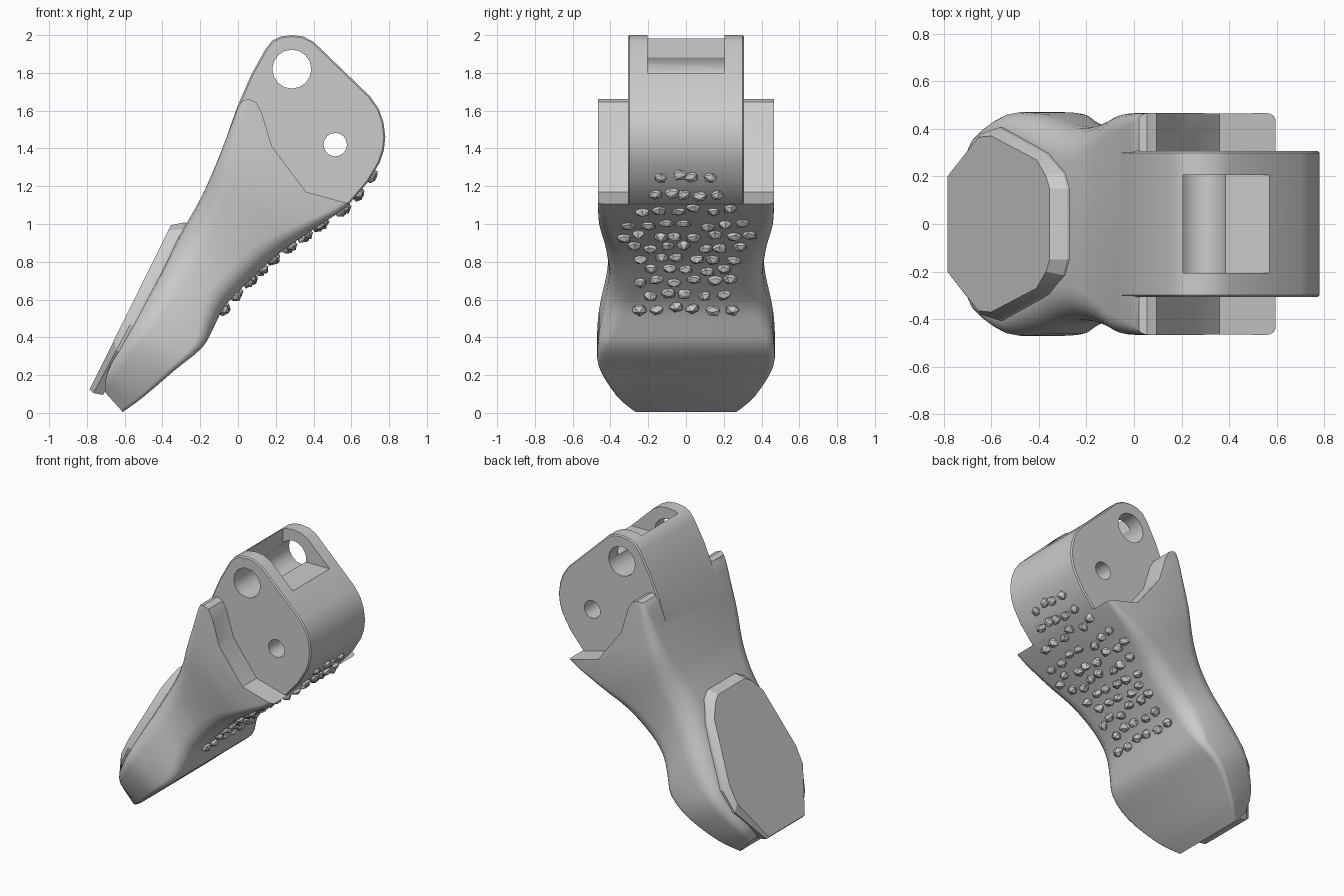
import bpy, bmesh, math, random
from mathutils import Vector

if "Cube" in bpy.data.objects:
    bpy.data.objects.remove(bpy.data.objects["Cube"])
random.seed(4)


def make(name, verts, faces):
    me = bpy.data.meshes.new(name)
    me.from_pydata(verts, [], faces)
    bm = bmesh.new()
    bm.from_mesh(me)
    bmesh.ops.recalc_face_normals(bm, faces=bm.faces)
    bm.to_mesh(me)
    bm.free()
    ob = bpy.data.objects.new(name, me)
    bpy.context.collection.objects.link(ob)
    return ob


def bridge(rings):
    """Mesh data for closed rings joined in order, with end caps."""
    n = len(rings[0])
    verts = [p for r in rings for p in r]
    faces = [(i * n + k, i * n + (k + 1) % n, (i + 1) * n + (k + 1) % n, (i + 1) * n + k)
             for i in range(len(rings) - 1) for k in range(n)]
    faces += [tuple(range(n)), tuple(range(len(verts) - n, len(verts)))]
    return verts, faces


def prism(name, pts, w):
    """Extrude an xz outline from y=-w to y=w."""
    return make(name, *bridge([[(x, y, z) for x, z in pts] for y in (-w, w)]))


def apply_mod(ob, kind, **props):
    m = ob.modifiers.new(kind, kind)
    for k, v in props.items():
        setattr(m, k, v)
    bpy.context.view_layer.objects.active = ob
    bpy.ops.object.modifier_apply(modifier=m.name)


def boolean(ob, tool, op):
    apply_mod(ob, 'BOOLEAN', operation=op, object=tool, solver='EXACT')
    bpy.data.objects.remove(tool)


def smooth(ob, angle):
    bpy.ops.object.select_all(action='DESELECT')
    ob.select_set(True)
    bpy.context.view_layer.objects.active = ob
    bpy.ops.object.shade_smooth_by_angle(angle=math.radians(angle))


def catmull(rows, sub):
    out = []
    for i in range(len(rows) - 1):
        a, b, c, d = (rows[max(0, min(len(rows) - 1, i + o))] for o in (-1, 0, 1, 2))
        for s in range(sub):
            t = s / sub
            out.append([0.5 * (2 * q + (r - p) * t + (2 * p - 5 * q + 4 * r - u) * t * t
                               + (3 * q - p - 3 * r + u) * t ** 3)
                        for p, q, r, u in zip(a, b, c, d)])
    return out + [rows[-1]]


# Body stations: back x, z, palm x, z, half width, back radius, palm radius
stations = [
    (-.705, .11, -.61, .005, .28, .03, .02),
    (-.69, .22, -.50, .085, .37, .05, .02),
    (-.585, .41, -.33, .23, .462, .08, .03),
    (-.495, .58, -.19, .345, .465, .12, .05),
    (-.42, .72, -.13, .45, .445, .14, .09),
    (-.36, .84, -.07, .565, .42, .15, .11),
    (-.28, .99, .04, .68, .408, .15, .12),
    (-.195, 1.14, .20, .83, .43, .13, .11),
    (-.115, 1.32, .38, .96, .46, .09, .07),
    (-.045, 1.50, .60, 1.11, .466, .06, .03),
    (.0, 1.62, .76, 1.30, .466, .04, .03),
    (.07, 1.78, .95, 1.48, .466, .04, .03),
]


def section(bx, bz, px, pz, w, rb, rp):
    b, p = Vector((bx, 0, bz)), Vector((px, 0, pz))
    length = (p - b).length
    d = (p - b) / length
    ring = []
    for cu, cy, r, start in ((rb, w - rb, rb, 180), (rb, rb - w, rb, 270),
                             (length - rp, rp - w, rp, 0), (length - rp, w - rp, rp, 90)):
        for k in range(6):
            # corners run: back +y, back -y, palm -y, palm +y
            a = math.radians(k * 18)
            sa, ca = r * math.sin(a), r * math.cos(a)
            du, dy = {180: (-sa, ca), 270: (-ca, -sa), 0: (sa, -ca), 90: (ca, sa)}[start]
            q = b + d * (cu + du)
            ring.append((q.x, cy + dy, q.z))
    return ring


body = make('finger_body', *bridge([section(*s) for s in catmull(stations, 3)]))

# Trim the body to the side flange outline
flange = [(-.25, 1.60), (-.01, 1.605), (.02, 1.65), (.055, 1.662), (.095, 1.645), (.125, 1.59),
          (.18, 1.41), (.36, 1.17), (.60, 1.105), (1.3, .95), (1.3, 2.3), (-.25, 2.3)]
boolean(body, prism('flange_cutter', flange, .7), 'DIFFERENCE')

# Central knuckle lug
lug_pts = [(-.09, 1.36), (-.045, 1.505), (.0, 1.63), (.07, 1.79), (.145, 1.925), (.18, 1.97), (.225, 1.993),
           (.285, 2.0), (.345, 1.993), (.40, 1.965), (.56, 1.81), (.70, 1.675), (.745, 1.61), (.77, 1.54),
           (.78, 1.46), (.772, 1.39), (.75, 1.325), (.69, 1.225), (.59, 1.108), (.40, 1.03), (.1, 1.1)]
lug = prism('knuckle_lug', lug_pts, .307)
apply_mod(lug, 'BEVEL', width=.008, segments=1, limit_method='ANGLE', angle_limit=math.radians(60))
boolean(body, lug, 'UNION')

# Top pocket and pin holes
bpy.ops.mesh.primitive_cube_add(size=1, location=(.39, 0, 2.0))
pocket = bpy.context.object
pocket.scale = (.37, .41, .4)
bpy.context.view_layer.update()
boolean(body, pocket, 'DIFFERENCE')
for x, z, r in ((.285, 1.82, .103), (.515, 1.42, .062)):
    ring = [(x + r * math.cos(k * math.pi / 8), z + r * math.sin(k * math.pi / 8)) for k in range(16)]
    boolean(body, prism('pin_cutter', ring, .7), 'DIFFERENCE')
smooth(body, 32)

# Nail plate: chamfered outline, sloping with the back of the finger
outer = [(-.765, .2), (-.645, .38), (-.57, .405), (-.37, .295), (-.30, .215), (-.282, .15)]
inner = [(-.785, .2), (-.655, .365), (-.60, .37), (-.41, .27), (-.37, .2), (-.355, .15)]


def nail_ring(half, x0, z0, slope, dx=0):
    pts = half + [(x, -y) for x, y in reversed(half)]
    return [(x + dx, y, z0 + (x - x0) * slope) for x, y in pts]


nail = make('nail_plate', *bridge([
    nail_ring(outer, -.765, .095, 1.85, .05),
    nail_ring(outer, -.765, .105, 1.87),
    nail_ring(inner, -.785, .125, 2.02)]))
smooth(nail, 20)

# Faceted grip bumps in staggered rows on the palm side
palm = [(s[2], s[3]) for s in stations[3:10]] + [(.69, 1.225), (.75, 1.325)]
rows = [(1.25, .12, 4), (1.16, .17, 5), (1.08, .24, 6), (1.0, .30, 7), (.94, .34, 8), (.88, .28, 7),
        (.82, .24, 6), (.76, .20, 5), (.70, .24, 6), (.63, .20, 5), (.555, .24, 6)]
bm = bmesh.new()
for z, half, n in rows:
    for k in range(n):
        zz = z + random.uniform(-.012, .012)
        y = -half + 2 * half * k / (n - 1) + random.uniform(-.015, .015)
        for (x0, z0), (x1, z1) in zip(palm, palm[1:]):
            if z0 <= zz <= z1:
                break
        x = x0 + (x1 - x0) * (zz - z0) / (z1 - z0)
        t = Vector((x1 - x0, 0, z1 - z0)).normalized()
        nrm = Vector((t.z, 0, -t.x))
        ang = random.uniform(0, 6.28)
        new = bmesh.ops.create_icosphere(bm, subdivisions=1, radius=1)['verts']
        for v in new:
            c = v.co * random.uniform(.8, 1.15)
            a = c.x * math.cos(ang) - c.y * math.sin(ang)
            b = c.x * math.sin(ang) + c.y * math.cos(ang)
            v.co = Vector((x, y, zz)) + t * (a * .033) + Vector((0, b * .042, 0)) + nrm * (c.z * .033)
me = bpy.data.meshes.new('grip_bumps')
bm.to_mesh(me)
bm.free()
bpy.context.collection.objects.link(bpy.data.objects.new('grip_bumps', me))
